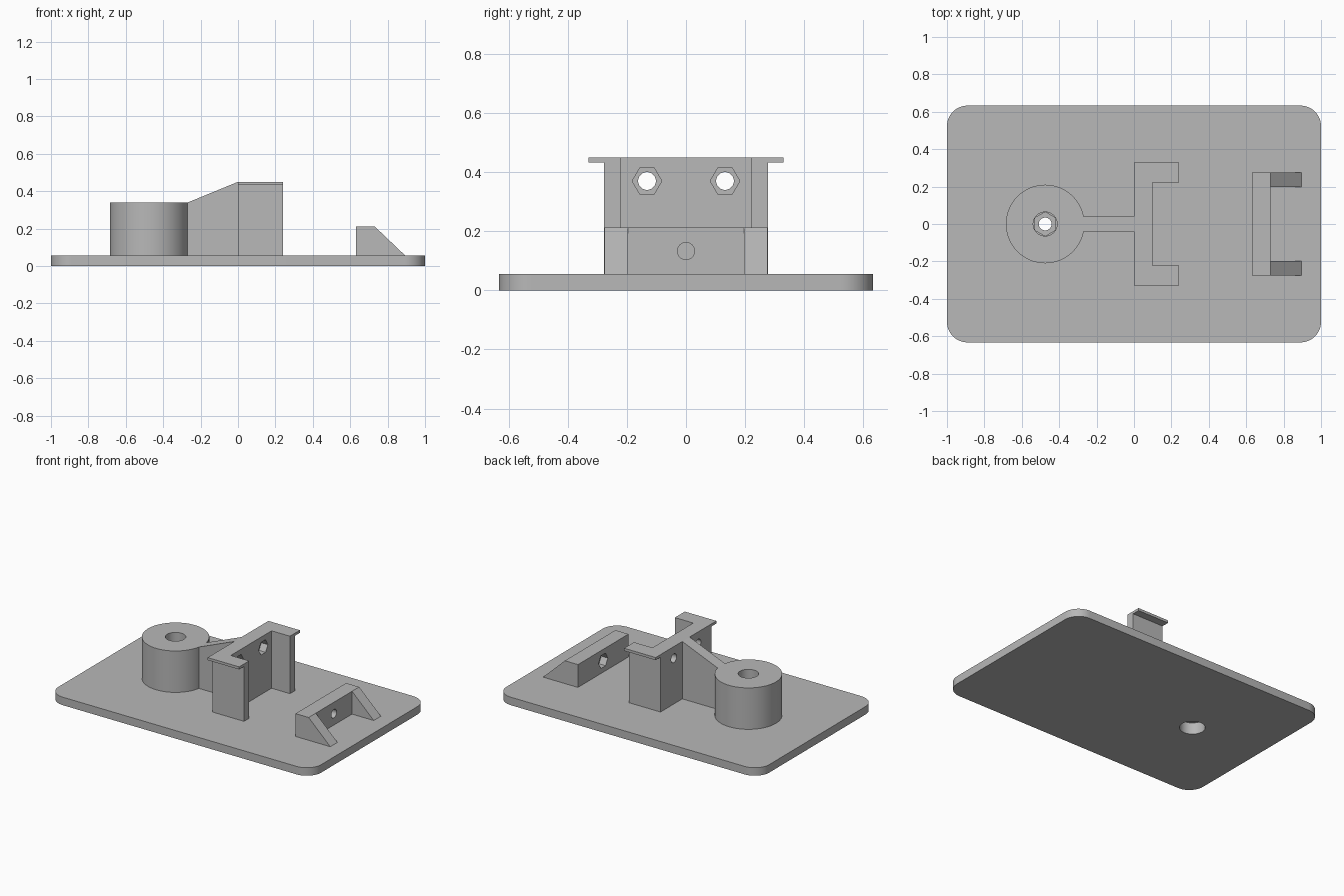
import bpy, bmesh, math

cube = bpy.data.objects.get("Cube")
if cube:
    bpy.data.objects.remove(cube, do_unlink=True)

grey = bpy.data.materials.new("light_grey")
grey.use_nodes = True
grey.diffuse_color = (0.48, 0.48, 0.48, 1)
grey.node_tree.nodes["Principled BSDF"].inputs["Base Color"].default_value = (0.48, 0.48, 0.48, 1)

BASE_TOP = 0.055
BOSS_X, BOSS_TOP = -0.475, 0.34


def prism(name, outline, axis, low, high):
    """Extrude a 2D outline along an axis."""
    place = {"x": lambda a, b, h: (h, a, b),
             "y": lambda a, b, h: (a, h, b),
             "z": lambda a, b, h: (a, b, h)}[axis]
    bm = bmesh.new()
    rings = [[bm.verts.new(place(a, b, h)) for a, b in outline] for h in (low, high)]
    for ring in rings:
        bm.faces.new(ring)
    count = len(outline)
    for i in range(count):
        j = (i + 1) % count
        bm.faces.new((rings[0][i], rings[0][j], rings[1][j], rings[1][i]))
    bmesh.ops.recalc_face_normals(bm, faces=bm.faces[:])
    mesh = bpy.data.meshes.new(name)
    bm.to_mesh(mesh)
    bm.free()
    mesh.materials.append(grey)
    obj = bpy.data.objects.new(name, mesh)
    bpy.context.collection.objects.link(obj)
    return obj


def ring(a, b, radius, sides=48, turn=0.0):
    return [(a + radius * math.cos(turn + math.tau * i / sides),
             b + radius * math.sin(turn + math.tau * i / sides)) for i in range(sides)]


def rect(a0, b0, a1, b1):
    return [(a0, b0), (a1, b0), (a1, b1), (a0, b1)]


def combine(target, operation, tools):
    """Apply boolean tools to a part, one after another, and drop them."""
    bpy.ops.object.select_all(action="DESELECT")
    target.select_set(True)
    bpy.context.view_layer.objects.active = target
    for tool in tools:
        tool.hide_render = True
        mod = target.modifiers.new(operation.lower(), "BOOLEAN")
        mod.operation, mod.object, mod.solver = operation, tool, "EXACT"
        bpy.ops.object.modifier_apply(modifier=mod.name)
        bpy.data.objects.remove(tool, do_unlink=True)


def smooth(obj):
    bpy.ops.object.select_all(action="DESELECT")
    obj.select_set(True)
    bpy.context.view_layer.objects.active = obj
    bpy.ops.object.shade_smooth_by_angle(angle=math.radians(30))


# Base plate with rounded corners
R, STEPS = 0.11, 12
outline = []
for k, (sx, sy) in enumerate([(1, 1), (-1, 1), (-1, -1), (1, -1)]):
    for i in range(STEPS + 1):
        t = math.pi / 2 * (k + i / STEPS)
        outline.append((sx * (1 - R) + R * math.cos(t), sy * (0.633 - R) + R * math.sin(t)))
plate = prism("base_plate", outline, "z", 0, BASE_TOP)
combine(plate, "DIFFERENCE", [prism("cutter", ring(BOSS_X, 0, 0.08), "z", -0.1, 0.1)])

# Round boss with counterbore below, through hole and hexagonal nut pocket
boss = prism("round_boss", ring(BOSS_X, 0, 0.21, 96), "z", BASE_TOP, BOSS_TOP)
combine(boss, "DIFFERENCE", [
    prism("cutter", ring(BOSS_X, 0, 0.08), "z", -0.1, 0.08),
    prism("cutter", ring(BOSS_X, 0, 0.034), "z", 0, 0.5),
    prism("cutter", ring(BOSS_X, 0, 0.064, 6, math.pi / 2), "z", 0.17, 0.3),
    prism("cutter", ring(BOSS_X, 0, 0.064), "z", 0.25, 0.5)])

# Sloping web joining the boss to the bracket
prism("sloping_web", [(-0.3, BASE_TOP), (0, BASE_TOP), (0, 0.45), (-0.268, BOSS_TOP), (-0.3, 0.33)],
      "y", -0.04, 0.04)

# U-shaped bracket with outward lips and two nut holes
u_shape = [(0, -0.277), (0.24, -0.277), (0.24, -0.222), (0.1, -0.222),
           (0.1, 0.222), (0.24, 0.222), (0.24, 0.277), (0, 0.277)]
bracket = prism("u_bracket", u_shape, "z", BASE_TOP, 0.45)
combine(bracket, "UNION", [prism("lip", rect(0, s * 0.25, 0.24, s * 0.33), "z", 0.432, 0.45)
                           for s in (-1, 1)])
for s in (-1, 1):
    combine(bracket, "DIFFERENCE", [
        prism("cutter", ring(s * 0.132, 0.37, 0.03), "x", -0.1, 0.2),
        prism("cutter", ring(s * 0.132, 0.37, 0.05, 6), "x", 0.05, 0.2)])

# Low stop block: cross wall with a hole, and two sloping side gussets
stop = prism("stop_block", [(0.63, BASE_TOP), (0.895, BASE_TOP), (0.73, 0.212), (0.63, 0.212)],
             "y", -0.275, 0.275)
combine(stop, "DIFFERENCE", [
    prism("cutter", rect(-0.197, 0, 0.197, 0.4), "x", 0.73, 1.0),
    prism("cutter", ring(0, 0.133, 0.029), "x", 0.5, 0.9),
    prism("cutter", ring(0, 0.133, 0.05, 6), "x", 0.5, 0.68)])

for part in (plate, boss, bracket, stop):
    smooth(part)
